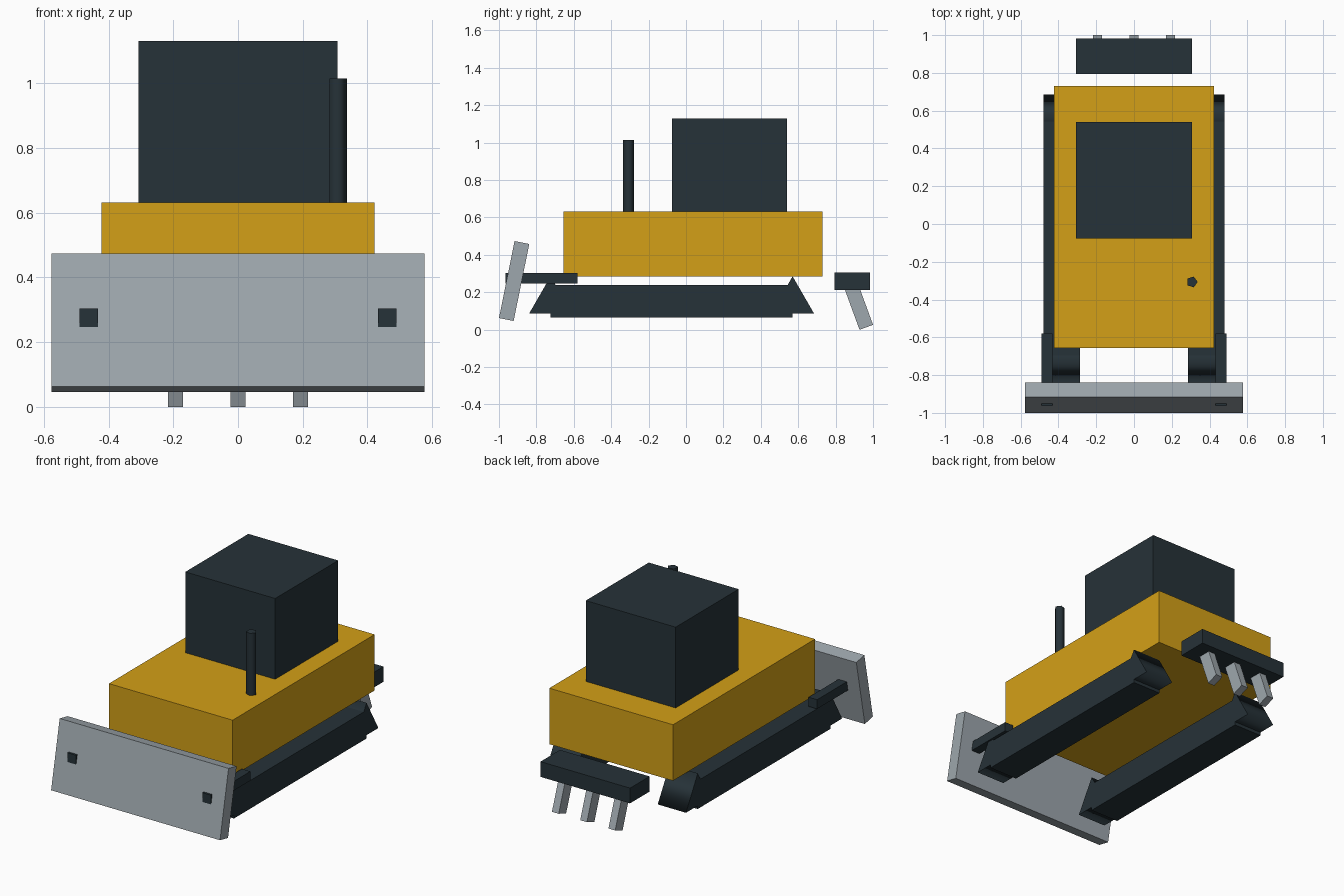
import bpy, bmesh, math
from mathutils import Matrix, Vector

if "Cube" in bpy.data.objects:
    bpy.data.objects.remove(bpy.data.objects["Cube"], do_unlink=True)


def material(name, srgb):
    lin = [((c / 255 + 0.055) / 1.055) ** 2.4 for c in srgb]
    mat = bpy.data.materials.new(name)
    mat.use_nodes = True
    mat.diffuse_color = (*lin, 1)
    mat.node_tree.nodes["Principled BSDF"].inputs["Base Color"].default_value = (*lin, 1)
    return mat


yellow = material("yellow paint", (212, 160, 23))
dark = material("dark slate", (38, 50, 56))
steel = material("steel grey", (158, 167, 173))


def finish(name, bm, centre, mat):
    bmesh.ops.recalc_face_normals(bm, faces=bm.faces)
    mesh = bpy.data.meshes.new(name)
    bm.to_mesh(mesh)
    bm.free()
    mesh.materials.append(mat)
    obj = bpy.data.objects.new(name, mesh)
    obj.location = centre
    bpy.context.collection.objects.link(obj)
    return obj


def box(name, centre, size, mat, tilt=0):
    bm = bmesh.new()
    bmesh.ops.create_cube(bm, size=1)
    bmesh.ops.scale(bm, vec=size, verts=bm.verts)
    obj = finish(name, bm, centre, mat)
    obj.rotation_euler.x = tilt
    return obj


def prism(name, centre, sides, radius, length, mat, along_x=False):
    """Low-poly cylinder with smooth sides and crisp caps."""
    bm = bmesh.new()
    ring = [bm.verts.new((radius * math.cos(a), radius * math.sin(a), -length / 2))
            for a in (math.tau * i / sides for i in range(sides))]
    cap = bm.faces.new(ring)
    out = bmesh.ops.extrude_face_region(bm, geom=[cap], use_keep_orig=True)
    top = [g for g in out["geom"] if isinstance(g, bmesh.types.BMVert)]
    bmesh.ops.translate(bm, vec=(0, 0, length), verts=top)
    for face in bm.faces:
        heights = [v.co.z for v in face.verts]
        face.smooth = max(heights) - min(heights) > length / 2
    for edge in bm.edges:
        edge.smooth = abs(edge.verts[0].co.z - edge.verts[1].co.z) > length / 2
    if along_x:  # first corner points up, axis runs sideways
        turn = Matrix((Vector((0, 0, 1)), Vector((0, 1, 0)), Vector((1, 0, 0))))
        bmesh.ops.transform(bm, matrix=turn.to_4x4(), verts=bm.verts)
    return finish(name, bm, centre, mat)


# Hull, cab and exhaust
box("body", (0, 0.037, 0.458), (0.845, 1.386, 0.346), yellow)
box("cab", (0, 0.232, 0.88), (0.614, 0.615, 0.5), dark)
prism("exhaust_pipe", (0.307, -0.307, 0.815), 5, 0.03, 0.4, dark)

# Tracks, their three-sided end wheels, and the blade arms
for side, s in (("left", 1), ("right", -1)):
    x = s * 0.383
    box(f"{side}_track", (x, -0.077, 0.152), (0.193, 1.295, 0.174), dark)
    for end, y in (("front", -0.724), ("rear", 0.57)):
        prism(f"{side}_{end}_wheel", (x, y, 0.152), 3, 0.133, 0.193, dark, along_x=True)
    box(f"{side}_blade_arm", (s * 0.461, -0.772, 0.275), (0.058, 0.385, 0.057), dark)

# Dozer blade, leaning back
box("blade", (0, -0.919, 0.26), (1.154, 0.08, 0.42), steel, tilt=-0.2)

# Rear ripper with three tines
box("ripper_beam", (0, 0.888, 0.258), (0.612, 0.19, 0.094), dark)
for i, x in enumerate((-0.193, 0, 0.193)):
    box(f"ripper_tine_{i + 1}", (x, 0.921, 0.13), (0.046, 0.077, 0.25), steel, tilt=0.35)
